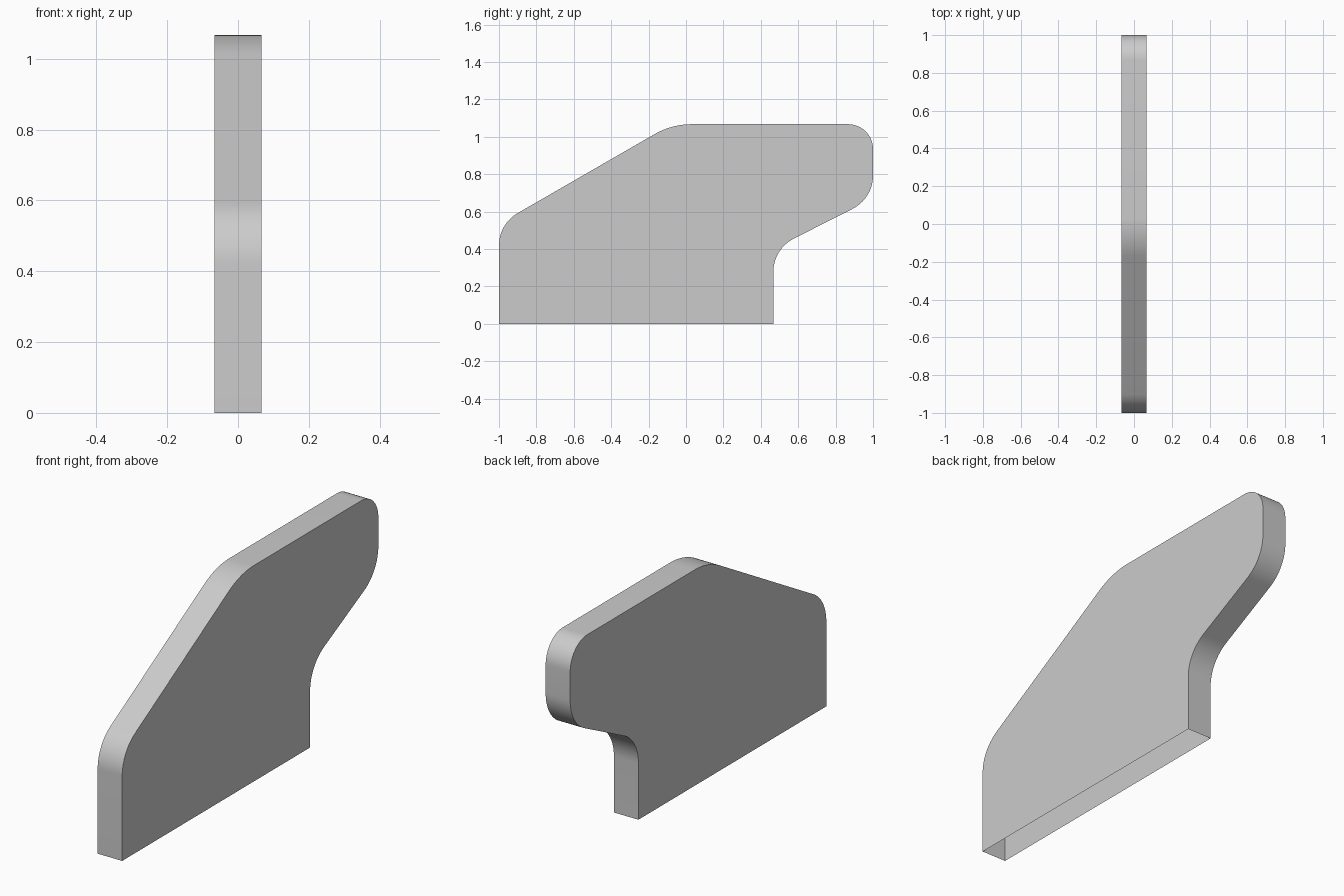
import bpy, bmesh, math
from mathutils import Vector

if "Cube" in bpy.data.objects:
    bpy.data.objects.remove(bpy.data.objects["Cube"])

HALF_WIDTH = 0.067
SEGMENTS = 14

# Side outline as (y, z, corner radius)
CORNERS = [
    (-1.0, 0.0, 0), (0.467, 0.0, 0), (0.467, 0.40, 0.2), (1.0, 0.67, 0.2),
    (1.0, 1.067, 0.133), (-0.076, 1.067, 0.4), (-1.0, 0.534, 0.2),
]


def rounded_outline(corners):
    """Replace each corner that has a radius with a tangent arc."""
    points = []
    for i, (y, z, r) in enumerate(corners):
        p = Vector((y, z))
        if r == 0:
            points.append(p)
            continue
        a = (Vector(corners[i - 1][:2]) - p).normalized()
        b = (Vector(corners[(i + 1) % len(corners)][:2]) - p).normalized()
        half = a.angle(b) / 2
        centre = p + (a + b).normalized() * (r / math.sin(half))
        tangent = r / math.tan(half)
        start, end = p + a * tangent - centre, p + b * tangent - centre
        sweep = math.pi - 2 * half
        for k in range(SEGMENTS + 1):
            t = k / SEGMENTS
            points.append(centre + (start * math.sin((1 - t) * sweep)
                                    + end * math.sin(t * sweep)) / math.sin(sweep))
    return points


# Side panel: extruded outline, open underneath
bm = bmesh.new()
outline = rounded_outline(CORNERS)
left = [bm.verts.new((-HALF_WIDTH, p.x, p.y)) for p in outline]
right = [bm.verts.new((HALF_WIDTH, p.x, p.y)) for p in outline]
bm.faces.new(right)
bm.faces.new(left[::-1])
n = len(outline)
for i in range(1, n):  # edge 0 is the open bottom
    j = (i + 1) % n
    bm.faces.new((left[i], left[j], right[j], right[i]))

mesh = bpy.data.meshes.new("side_panel")
bm.to_mesh(mesh)
bm.free()
panel = bpy.data.objects.new("side_panel", mesh)
bpy.context.collection.objects.link(panel)
bpy.context.view_layer.objects.active = panel
panel.select_set(True)
bpy.ops.object.shade_smooth_by_angle(angle=math.radians(30))
